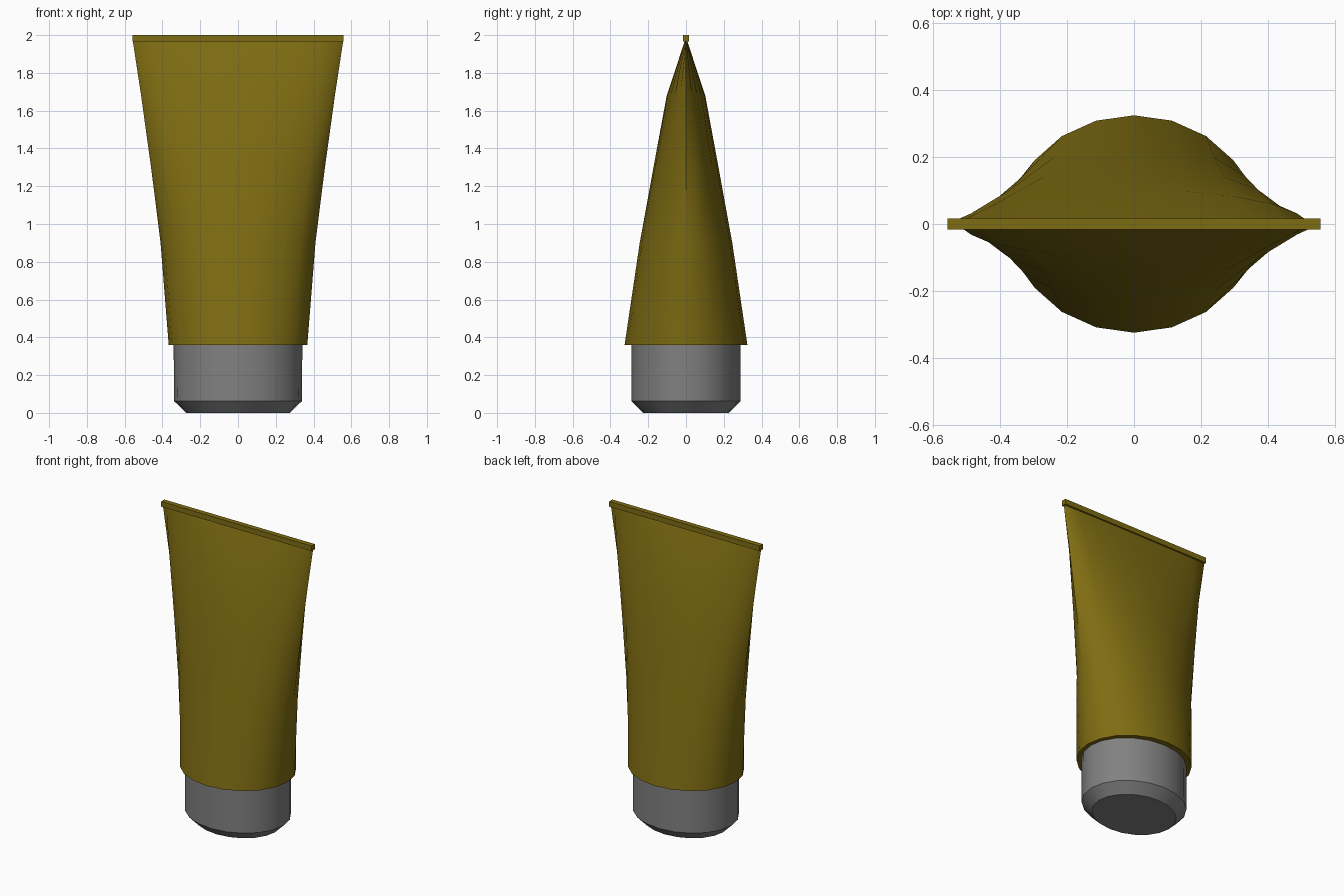
import bpy, bmesh, math

if "Cube" in bpy.data.objects:
    bpy.data.objects.remove(bpy.data.objects["Cube"])

SIDES = 20


def material(name, rgb):
    m = bpy.data.materials.new(name)
    m.diffuse_color = (*rgb, 1)
    m.use_nodes = True
    m.node_tree.nodes["Principled BSDF"].inputs["Base Color"].default_value = m.diffuse_color
    return m


olive = material("olive", (0.21, 0.15, 0.006))
grey = material("grey", (0.22, 0.22, 0.22))


def loft(name, sections, mat):
    """Skin elliptical sections (z, half width, half depth) and close both ends."""
    bm = bmesh.new()
    rings = []
    for z, rx, ry in sections:
        rings.append([bm.verts.new((rx * math.cos(2 * math.pi * i / SIDES),
                                    ry * math.sin(2 * math.pi * i / SIDES), z))
                      for i in range(SIDES)])
    for a, b in zip(rings, rings[1:]):
        for i in range(SIDES):
            j = (i + 1) % SIDES
            bm.faces.new((a[i], a[j], b[j], b[i]))
    bm.faces.new(rings[0][::-1])
    bm.faces.new(rings[-1])
    finish(name, bm, mat)


def finish(name, bm, mat):
    bmesh.ops.recalc_face_normals(bm, faces=bm.faces)
    me = bpy.data.meshes.new(name)
    bm.to_mesh(me)
    bm.free()
    me.materials.append(mat)
    ob = bpy.data.objects.new(name, me)
    bpy.context.collection.objects.link(ob)
    bpy.ops.object.select_all(action='DESELECT')
    ob.select_set(True)
    bpy.context.view_layer.objects.active = ob
    bpy.ops.object.shade_smooth_by_angle(angle=math.radians(30))


# Squeezable body, round at the bottom and pinched flat at the top
loft("tube_body", [(0.36, 0.367, 0.325), (0.90, 0.41, 0.245), (1.29, 0.459, 0.174),
                   (1.68, 0.513, 0.102), (1.97, 0.557, 0.006)], olive)

# Screw cap with a chamfered foot
loft("cap", [(0, 0.275, 0.228), (0.062, 0.338, 0.288), (0.365, 0.341, 0.288)], grey)

# Crimped seal strip along the top
bm = bmesh.new()
bmesh.ops.create_cube(bm, size=1)
for v in bm.verts:
    v.co = (v.co.x * 1.115, v.co.y * 0.034, 1.9825 + v.co.z * 0.035)
finish("seal_strip", bm, olive)
